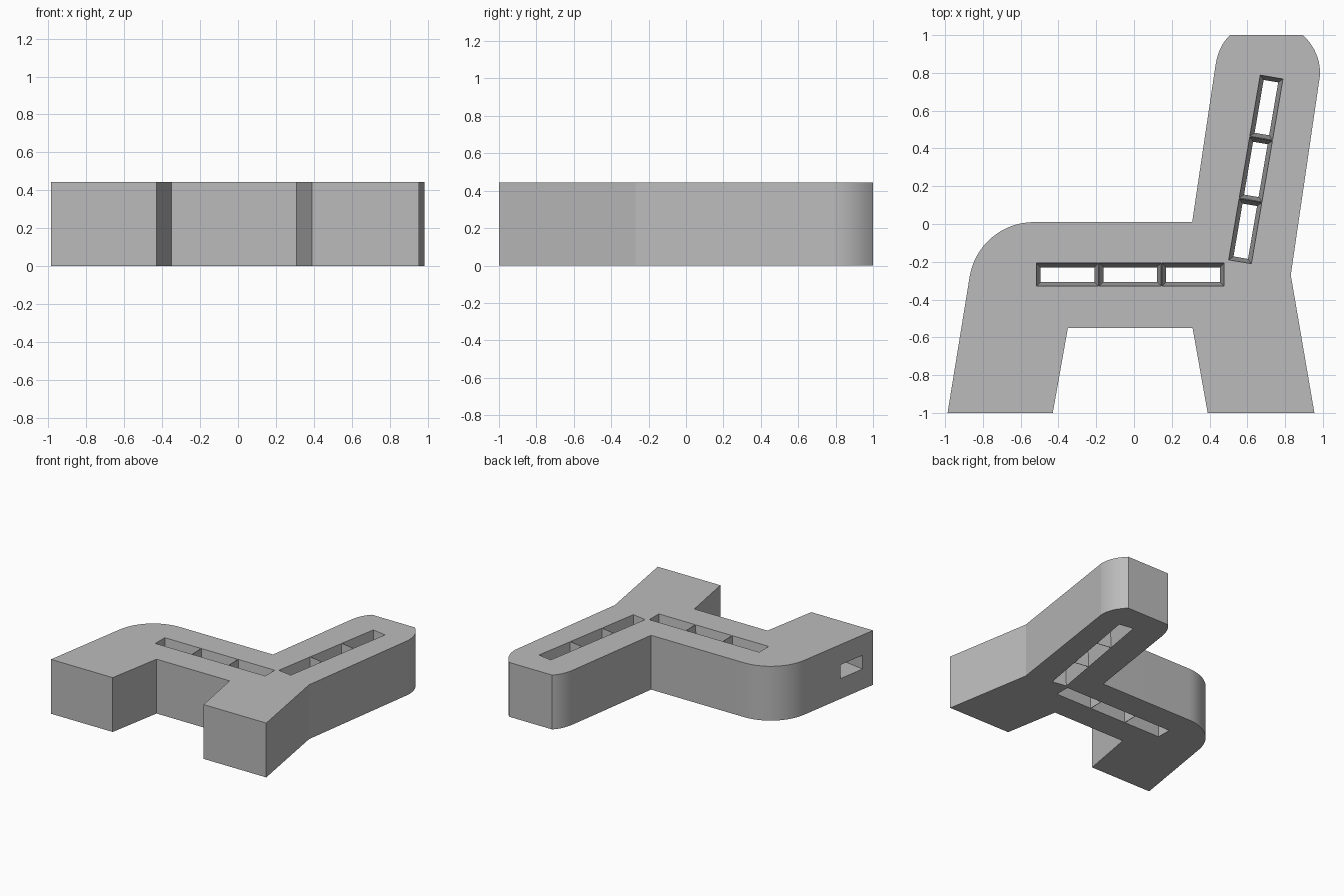
import bpy, bmesh, math
from mathutils import Vector, Matrix

if "Cube" in bpy.data.objects:
    bpy.data.objects.remove(bpy.data.objects["Cube"], do_unlink=True)

HEIGHT = 0.443

grey = bpy.data.materials.new("plain grey")
grey.use_nodes = True
grey.diffuse_color = (0.5, 0.5, 0.5, 1)
grey.node_tree.nodes["Principled BSDF"].inputs["Base Color"].default_value = (0.5, 0.5, 0.5, 1)


def make_object(name, bm):
    bmesh.ops.recalc_face_normals(bm, faces=bm.faces[:])
    mesh = bpy.data.meshes.new(name)
    bm.to_mesh(mesh)
    bm.free()
    mesh.materials.append(grey)
    ob = bpy.data.objects.new(name, mesh)
    bpy.context.collection.objects.link(ob)
    return ob


def bezier(a, b, c, steps=10):
    """Rounded corner from a to c, pulled towards b."""
    a, b, c = Vector(a), Vector(b), Vector(c)
    return [a.lerp(b, i / steps).lerp(b.lerp(c, i / steps), i / steps)
            for i in range(steps + 1)]


def fillet(start, corner, end, steps=16):
    """Circular arc tangent to both sides of a corner."""
    a, k, c = Vector(start), Vector(corner), Vector(end)
    half = (a - k).angle(c - k) / 2
    centre = k + ((a - k).normalized() + (c - k).normalized()).normalized() * (a - k).length / math.cos(half)
    turn = (a - centre).angle_signed(c - centre)
    arm = a - centre
    return [centre + Matrix.Rotation(-turn * i / steps, 2) @ arm for i in range(steps + 1)]


def loft(bm, rings):
    """Closed solid through a stack of equal rings."""
    rows = [[bm.verts.new(p) for p in ring] for ring in rings]
    n = len(rows[0])
    for low, high in zip(rows, rows[1:]):
        for i in range(n):
            j = (i + 1) % n
            bm.faces.new((low[i], low[j], high[j], high[i]))
    bm.faces.new(rows[0][::-1])
    bm.faces.new(rows[-1])


def rectangle(cx, length, width, z):
    return [Vector((cx + sx * length / 2, sy * width / 2, z))
            for sx, sy in ((-1, -1), (1, -1), (1, 1), (-1, 1))]


# Side profile of the chair, laid flat
outline = [(-0.987, -1), (-0.43, -1), (-0.35, -0.55), (0.31, -0.55), (0.39, -1),
           (0.955, -1), (0.83, -0.27)]
outline += bezier((0.985, 0.79), (0.988, 0.91), (0.895, 1))
outline += bezier((0.508, 1), (0.445, 0.94), (0.43, 0.83))
outline += [(0.308, 0.01)]
outline += fillet((-0.53, 0.01), (-0.822, 0.01), (-0.87, -0.278))

bm = bmesh.new()
loft(bm, [[(p[0], p[1], z) for p in outline] for z in (0, HEIGHT)])
body = make_object("chair_body", bm)


def cut(cutter):
    mod = body.modifiers.new(cutter.name, "BOOLEAN")
    mod.operation = "DIFFERENCE"
    mod.solver = "EXACT"
    mod.object = cutter
    bpy.context.view_layer.objects.active = body
    bpy.ops.object.modifier_apply(modifier=mod.name)
    bpy.data.objects.remove(cutter, do_unlink=True)


# Row of three through-cells that narrow towards mid height
def cut_slot(name, centre, angle, length=0.996, width=0.122, inset=0.022):
    pitch = length / 3
    place = Matrix.Translation((*centre, HEIGHT / 2)) @ Matrix.Rotation(angle, 4, "Z")
    h = HEIGHT / 2
    for k in (-1, 0, 1):
        bm = bmesh.new()
        top = pitch - 0.004
        wide, narrow = (top, width), (top - 2 * inset, width - 2 * inset)
        sizes = ((wide, -h - 0.01), (wide, -h), (narrow, 0), (wide, h), (wide, h + 0.01))
        loft(bm, [rectangle(k * pitch, s[0], s[1], z) for s, z in sizes])
        bm.transform(place)
        cut(make_object(name, bm))


cut_slot("seat_slot", (-0.02, -0.268), 0)
cut_slot("backrest_slot", (0.645, 0.289), math.radians(80.3))

# Blind pocket in the outer side of the front leg
bm = bmesh.new()
bmesh.ops.create_cube(bm, size=1)
bm.transform(Matrix.Translation((-0.95, -0.775, HEIGHT / 2))
             @ Matrix.Rotation(math.radians(-9.4), 4, "Z")
             @ Matrix.Diagonal((0.56, 0.234, 0.112, 1)))
cut(make_object("leg_pocket", bm))

# Smooth rounded corners, keep hard edges
bpy.ops.object.select_all(action="DESELECT")
body.select_set(True)
bpy.context.view_layer.objects.active = body
bpy.ops.object.shade_smooth_by_angle(angle=math.radians(9))
